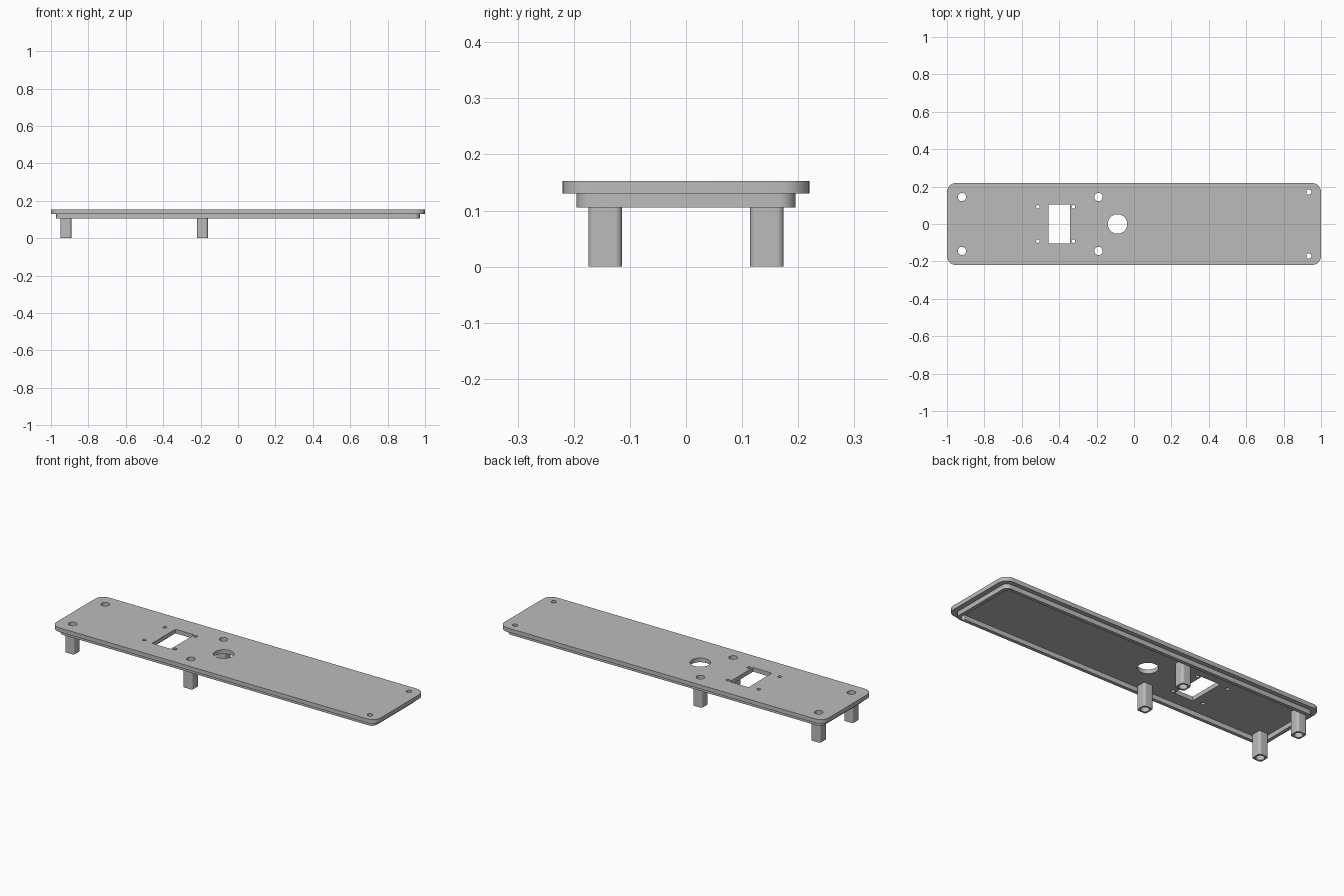
import bpy, bmesh, math

cube = bpy.data.objects.get("Cube")
if cube:
    bpy.data.objects.remove(cube, do_unlink=True)

grey = bpy.data.materials.new("plain grey")
grey.use_nodes = True
GREY = (0.5, 0.5, 0.5, 1)
grey.diffuse_color = GREY
grey.node_tree.nodes["Principled BSDF"].inputs["Base Color"].default_value = GREY


def rounded(cx, cy, hx, hy, r, n=8):
    """Outline of a rectangle with rounded corners; r = hx = hy gives a circle."""
    pts = []
    for k, (sx, sy) in enumerate([(1, 1), (-1, 1), (-1, -1), (1, -1)]):
        for i in range(n + 1 if r < hx else n):
            a = math.pi / 2 * (k + i / n)
            pts.append((cx + sx * (hx - r) + r * math.cos(a),
                        cy + sy * (hy - r) + r * math.sin(a)))
    return pts


def prism(bm, pts, z0, z1):
    """Closed upright prism over an outline."""
    low = [bm.verts.new((x, y, z0)) for x, y in pts]
    high = [bm.verts.new((x, y, z1)) for x, y in pts]
    bm.faces.new(low[::-1])
    bm.faces.new(high)
    for i in range(len(pts)):
        j = (i + 1) % len(pts)
        bm.faces.new((low[i], low[j], high[j], high[i]))


def build(name, outlines, z0, z1):
    bm = bmesh.new()
    for pts in outlines:
        prism(bm, pts, z0, z1)
    mesh = bpy.data.meshes.new(name)
    bm.to_mesh(mesh)
    bm.free()
    mesh.materials.append(grey)
    ob = bpy.data.objects.new(name, mesh)
    bpy.context.collection.objects.link(ob)
    return ob


def select(ob):
    bpy.ops.object.select_all(action="DESELECT")
    ob.select_set(True)
    bpy.context.view_layer.objects.active = ob


def cut(ob, *cutters):
    select(ob)
    for c in cutters:
        mod = ob.modifiers.new("cut", "BOOLEAN")
        mod.operation, mod.solver, mod.object = "DIFFERENCE", "EXACT", c
        bpy.ops.object.modifier_apply(modifier=mod.name)
    bpy.ops.object.shade_smooth_by_angle(angle=math.radians(30))


def circle(x, y, r):
    return rounded(x, y, r, r, r)


# Openings: window, round port, and mirrored screw holes
legs = {"outer": -0.92, "inner": -0.19}
openings = [[(-0.458, -0.103), (-0.342, -0.103), (-0.342, 0.103), (-0.458, 0.103)],
            circle(-0.088, 0, 0.052)]
for s in (-1, 1):
    openings += [circle(x, s * 0.144, 0.022) for x in legs.values()]
    openings += [circle(x, s * 0.092, 0.01) for x in (-0.514, -0.324)]
    openings.append(circle(0.935, s * 0.171, 0.014))
holes = build("hole_cutter", openings, -0.1, 0.3)
hollow = build("hollow_cutter", [rounded(0, 0, 0.952, 0.176, 0.012)], 0.05, 0.2)

# Cover plate and the lip beneath it
cut(build("cover_plate", [rounded(0, 0, 1, 0.22, 0.05)], 0.13, 0.153), holes)
cut(build("lip", [rounded(0, 0, 0.972, 0.195, 0.03)], 0.105, 0.13), hollow, holes)

# Hollow standoff legs
for label, x in legs.items():
    for side, s in (("front", -1), ("back", 1)):
        leg = build(f"{side}_{label}_leg",
                    [rounded(x, s * 0.144, 0.029, 0.03, 0.012)], 0, 0.13)
        cut(leg, holes)

for helper in (holes, hollow):
    bpy.data.objects.remove(helper, do_unlink=True)
